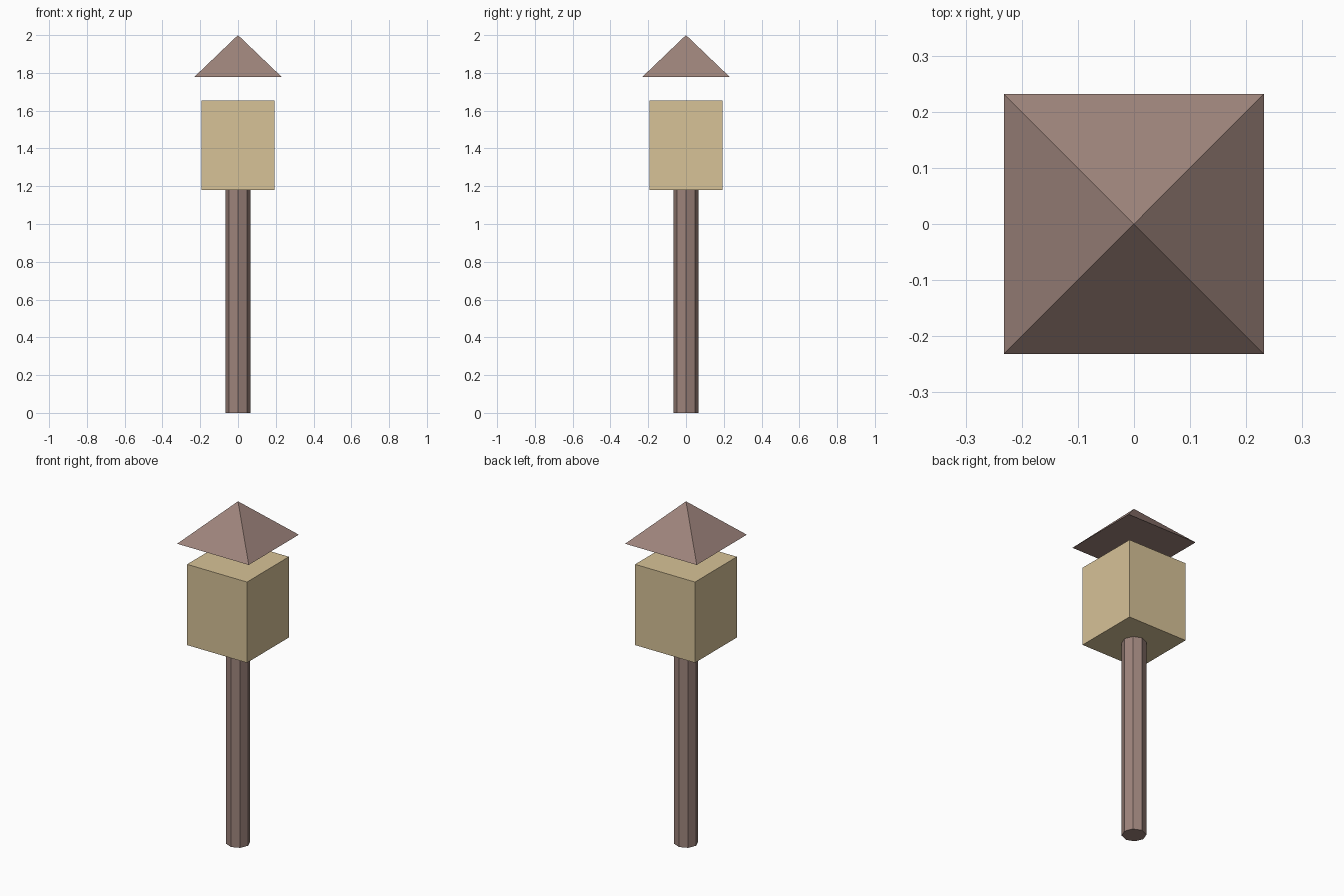
import bpy
import math

if "Cube" in bpy.data.objects:
    bpy.data.objects.remove(bpy.data.objects["Cube"])


def material(name, rgb):
    m = bpy.data.materials.new(name)
    m.diffuse_color = (*rgb, 1.0)
    m.use_nodes = True
    m.node_tree.nodes["Principled BSDF"].inputs["Base Color"].default_value = m.diffuse_color
    return m


def prism(name, sides, r_bottom, r_top, z0, z1, turn, mat):
    """Flat-faced prism or pyramid standing between two heights."""
    bpy.ops.mesh.primitive_cone_add(
        vertices=sides, radius1=r_bottom, radius2=r_top, depth=z1 - z0,
        location=(0, 0, (z0 + z1) / 2), rotation=(0, 0, turn))
    ob = bpy.context.object
    ob.name = name
    ob.data.materials.append(mat)
    bpy.ops.object.transform_apply(location=False, rotation=True, scale=True)
    return ob


wood = material("dark_wood", (0.34, 0.23, 0.20))
glow = material("lantern_pane", (0.68, 0.54, 0.31))
DIAG = math.sqrt(2)
QUARTER = math.pi / 4

# Octagonal post with a corner on each axis
prism("post", 8, 0.066, 0.066, 0.0, 1.18, 0.0, wood)

# Square lantern box resting on the post
prism("lantern_box", 4, 0.194 * DIAG, 0.194 * DIAG, 1.18, 1.653, QUARTER, glow)

# Pyramid roof floating above the box
prism("roof", 4, 0.232 * DIAG, 0.0, 1.778, 2.0, QUARTER, wood)
